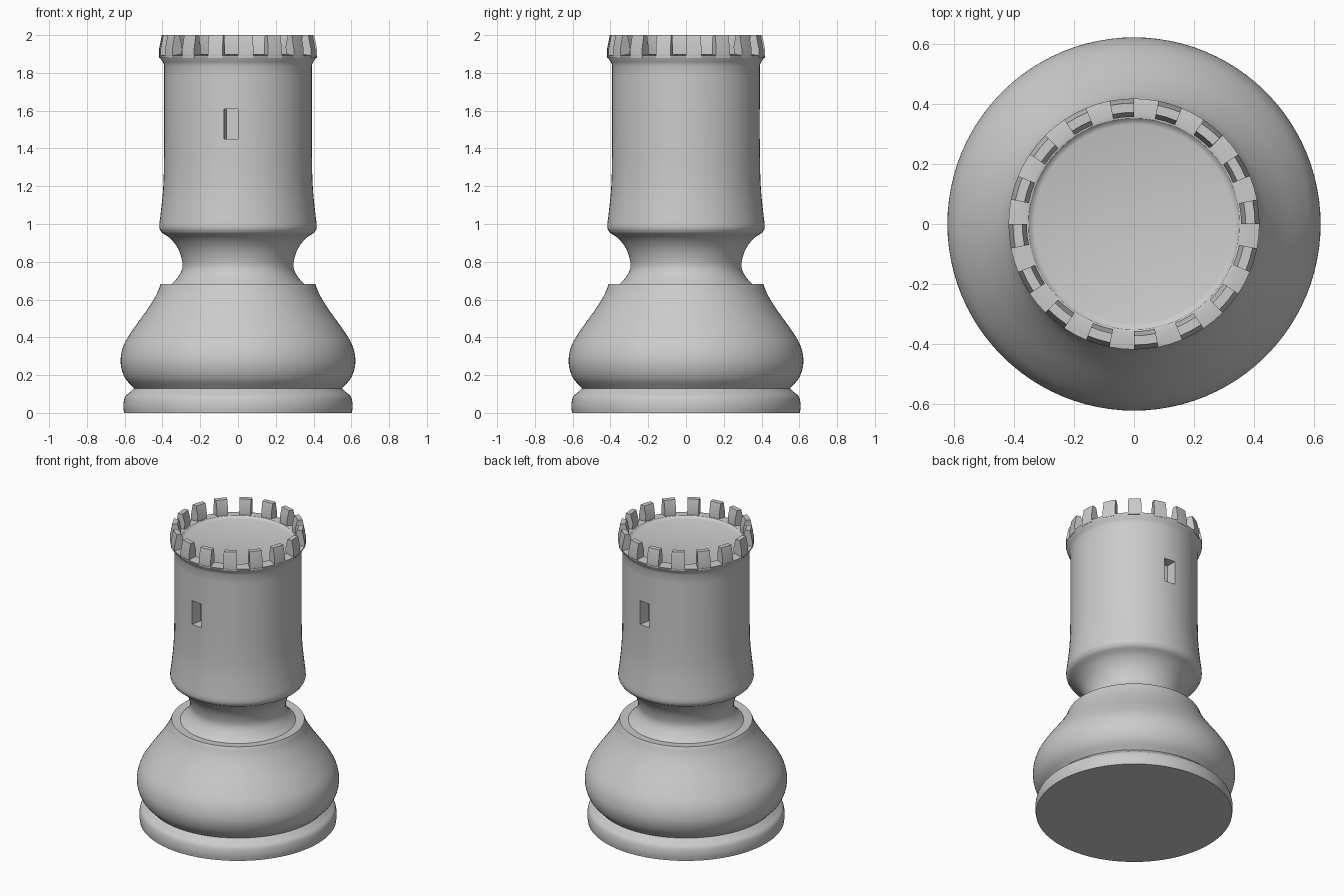
import bpy, bmesh
from math import cos, sin, radians, pi
from mathutils import Vector

if "Cube" in bpy.data.objects:
    bpy.data.objects.remove(bpy.data.objects["Cube"])


def finish(bm, name, angle=35):
    bmesh.ops.remove_doubles(bm, verts=bm.verts, dist=1e-5)
    bmesh.ops.recalc_face_normals(bm, faces=bm.faces)
    me = bpy.data.meshes.new(name)
    bm.to_mesh(me)
    bm.free()
    ob = bpy.data.objects.new(name, me)
    bpy.context.collection.objects.link(ob)
    smooth(ob, angle)
    return ob


def smooth(ob, angle):
    bpy.ops.object.select_all(action='DESELECT')
    ob.select_set(True)
    bpy.context.view_layer.objects.active = ob
    bpy.ops.object.shade_smooth_by_angle(angle=radians(angle))


def curve(pts, n=4):
    """Smooth curve through (radius, height) points."""
    p = [Vector(q) for q in pts]
    p = [2 * p[0] - p[1]] + p + [2 * p[-1] - p[-2]]
    out = []
    for i in range(1, len(p) - 2):
        a, b, c, d = p[i - 1:i + 3]
        for k in range(n):
            t = k / n
            out.append(0.5 * (2 * b + (c - a) * t + (2 * a - 5 * b + 4 * c - d) * t * t
                              + (3 * b - a - 3 * c + d) * t ** 3))
    return out + [p[-2]]


def lathe(name, profile, segs):
    bm = bmesh.new()
    rings = [[bm.verts.new((r * cos(2 * pi * i / segs), r * sin(2 * pi * i / segs), z))
              for i in range(segs)] for r, z in profile]
    for lo, hi in zip(rings, rings[1:]):
        for i in range(segs):
            j = (i + 1) % segs
            bm.faces.new((lo[i], lo[j], hi[j], hi[i]))
    bm.faces.new(rings[0][::-1])
    bm.faces.new(rings[-1])
    return finish(bm, name)


def wedge(bm, section, a0, a1, steps):
    """Sweep a closed (radius, height) section through an arc."""
    cuts = []
    for k in range(steps + 1):
        a = radians(a0 + (a1 - a0) * k / steps)
        cuts.append([bm.verts.new((r * cos(a), r * sin(a), z)) for r, z in section])
    n = len(section)
    for c, d in zip(cuts, cuts[1:]):
        for i in range(n):
            j = (i + 1) % n
            bm.faces.new((c[i], c[j], d[j], d[i]))
    bm.faces.new(cuts[0][::-1])
    bm.faces.new(cuts[-1])


# Base: foot ring, then bulging bell with a flat collar
foot = curve([(0.603, 0), (0.607, 0.04), (0.598, 0.085), (0.572, 0.11), (0.55, 0.13)])
bell = curve([(0.55, 0.13), (0.595, 0.18), (0.618, 0.24), (0.62, 0.30), (0.60, 0.37),
              (0.55, 0.45), (0.485, 0.54), (0.435, 0.62), (0.412, 0.675)])
lathe("base", foot + bell[1:] + [Vector((0.408, 0.683)), Vector((0.37, 0.68))], 96)

# Tower: waisted neck, straight shaft, flared rim and sunken floor
neck = curve([(0.365, 0.67), (0.325, 0.71), (0.298, 0.755), (0.295, 0.80),
              (0.315, 0.865), (0.355, 0.92), (0.405, 0.955)])
shaft = curve([(0.405, 0.955), (0.417, 0.985), (0.409, 1.06), (0.397, 1.18), (0.392, 1.32),
               (0.391, 1.60), (0.391, 1.84)])
rim = [(0.397, 1.857), (0.415, 1.88), (0.418, 1.892), (0.365, 1.90),
       (0.352, 1.897), (0.344, 1.888), (0.332, 1.884)]
tower = lathe("tower", neck + shaft[1:] + [Vector(q) for q in rim], 64)

# Battlements: sixteen tapered blocks
bm = bmesh.new()
block = [(0.36, 1.88), (0.417, 1.88), (0.418, 1.925), (0.403, 2.0), (0.372, 2.0), (0.357, 1.94)]
for i in range(16):
    wedge(bm, block, i * 22.5, i * 22.5 + 11.25, 2)
finish(bm, "battlements", 20)

# Window slots, front and back
bm = bmesh.new()
slot = [(0.32, 1.45), (0.45, 1.45), (0.45, 1.61), (0.32, 1.61)]
for start in (258.9, 78.9):
    wedge(bm, slot, start, start + 11.0, 1)
cutter = finish(bm, "window_cutter")
cutter.hide_render = True
cutter.hide_set(True)
cut = tower.modifiers.new("windows", 'BOOLEAN')
cut.operation = 'DIFFERENCE'
cut.solver = 'EXACT'
cut.object = cutter
bpy.context.view_layer.objects.active = tower
tower.select_set(True)
bpy.ops.object.modifier_apply(modifier=cut.name)
bpy.data.objects.remove(cutter)
smooth(tower, 35)
